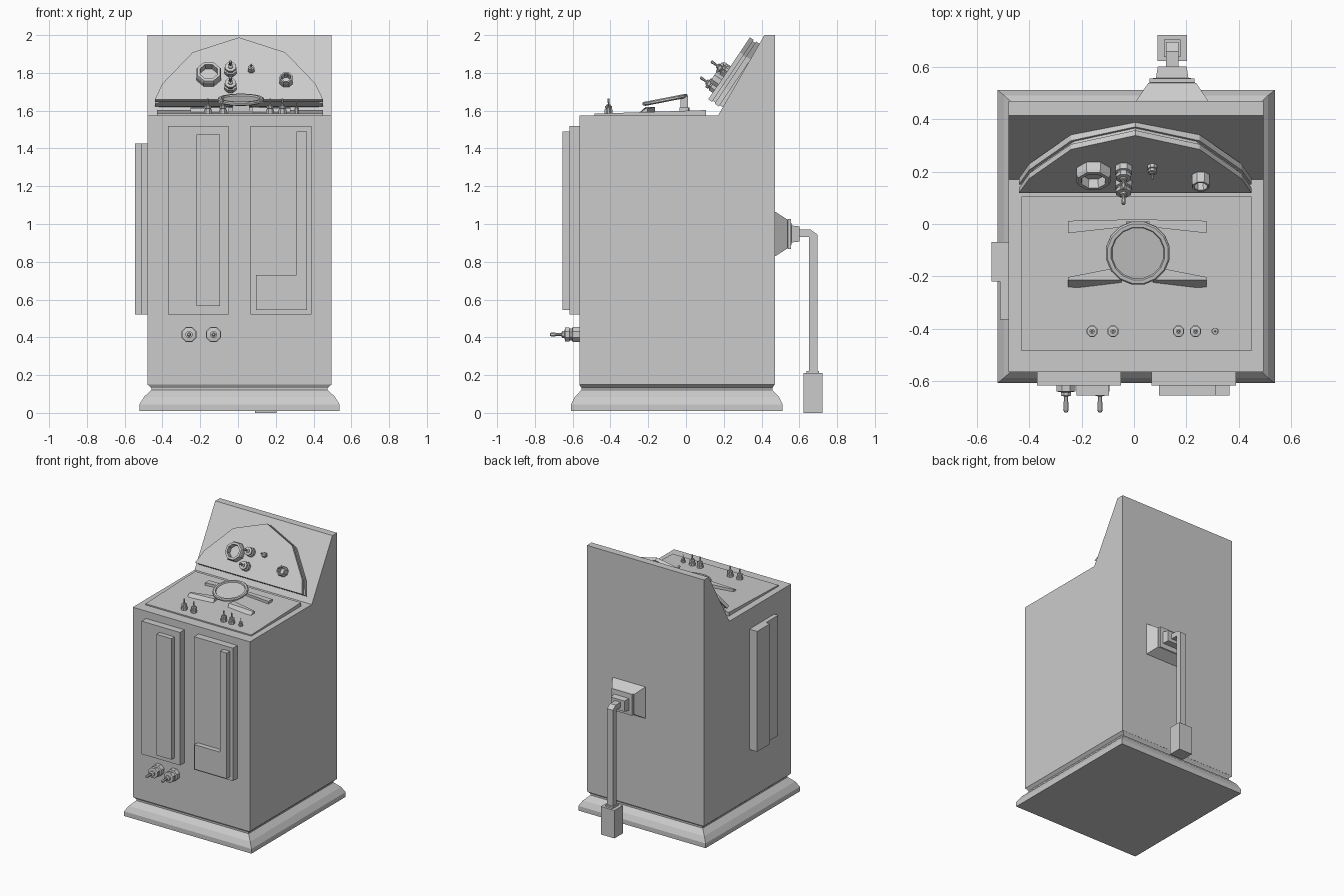
import bpy, bmesh, math
from mathutils import Matrix, Vector

cube = bpy.data.objects.get("Cube")
if cube:
    bpy.data.objects.remove(cube)

grey = bpy.data.materials.new("plain_grey")
grey.use_nodes = True
GREY = (0.6, 0.6, 0.6, 1)
grey.diffuse_color = GREY
grey.node_tree.nodes["Principled BSDF"].inputs["Base Color"].default_value = GREY


def loft(name, rings, place=Matrix()):
    """Join equal-length rings of points into a capped solid."""
    bm = bmesh.new()
    loops = [[bm.verts.new(place @ Vector(p)) for p in ring] for ring in rings]
    for a, b in zip(loops, loops[1:]):
        for i in range(len(a)):
            j = (i + 1) % len(a)
            bm.faces.new((a[i], a[j], b[j], b[i]))
    bm.faces.new(loops[0])
    bm.faces.new(loops[-1])
    bmesh.ops.recalc_face_normals(bm, faces=bm.faces)
    mesh = bpy.data.meshes.new(name)
    bm.to_mesh(mesh)
    bm.free()
    mesh.materials.append(grey)
    obj = bpy.data.objects.new(name, mesh)
    bpy.context.collection.objects.link(obj)
    return obj


def prism(name, outline, low, high, place=Matrix()):
    return loft(name, [[(x, y, d) for x, y in outline] for d in (low, high)], place)


def rect(cx, cy, hx, hy, z):
    return [(cx - hx, cy - hy, z), (cx + hx, cy - hy, z),
            (cx + hx, cy + hy, z), (cx - hx, cy + hy, z)]


def box(name, x, y, z):
    outline = [(x[0], y[0]), (x[1], y[0]), (x[1], y[1]), (x[0], y[1])]
    return prism(name, outline, z[0], z[1])


def turned(name, profile, place, sides=8):
    """Turn (radius, height) pairs around the local z axis."""
    rings = []
    for r, h in profile:
        angles = [math.tau * (i + 0.5) / sides for i in range(sides)]
        rings.append([(r * math.cos(a), r * math.sin(a), h) for a in angles])
    return loft(name, rings, place)


def switch(name, place, r, height):
    """Nut, collar and slim lever."""
    shape = [(1, 0), (1, .25), (.75, .27), (.75, .34), (.9, .36), (.9, .5),
             (.45, .52), (.45, .6), (.18, .62), (.26, .95), (.15, 1)]
    turned(name, [(r * a, height * h) for a, h in shape], place)


def at(x, y, z):
    return Matrix.Translation((x, y, z))


# Plinth with a sloping skirt and a narrow neck
skirt = [(.53, .56, .01), (.53, .56, .045), (.505, .54, .085),
         (.467, .505, .122), (.467, .505, .132), (.487, .517, .15)]
loft("plinth", [rect(.008, -.048, hx, hy, z) for hx, hy, z in skirt])

# Cabinet: side profile swept across the width (local x,y,z -> y,z,x)
side_axes = Matrix(((0, 0, 1, 0), (1, 0, 0, 0), (0, 1, 0, 0), (0, 0, 0, 1)))
prism("cabinet", [(-.565, .15), (.47, .15), (.47, 2), (.415, 2),
                  (.17, 1.575), (-.565, 1.575)], -.48, .495, side_axes)

# Control deck plate, slightly higher at the back
prism("deck_plate", [(-.485, 1.57), (.105, 1.57), (.105, 1.603), (-.485, 1.584)],
      -.43, .45, side_axes)

# Front panels with raised strips (local x,y,z -> x,z,-y)
front_axes = Matrix(((1, 0, 0, 0), (0, 0, -1, 0), (0, 1, 0, 0), (0, 0, 0, 1)))
box("front_panel_right", (-.37, -.05), (-.618, -.55), (.52, 1.52))
box("front_strip_right", (-.22, -.095), (-.655, -.6), (.565, 1.475))
box("front_panel_left", (.067, .39), (-.618, -.55), (.52, 1.52))
prism("front_strip_left", [(.095, .545), (.365, .545), (.365, 1.49), (.31, 1.49),
                           (.31, .73), (.095, .73)], .6, .655, front_axes)

# Stepped panel on the right side
box("side_panel_thick", (-.545, -.47), (-.22, -.068), (.52, 1.425))
box("side_panel_thin", (-.512, -.47), (-.365, -.22), (.52, 1.425))

# Front switches
for i, x in enumerate((-.26, -.13)):
    switch(f"front_switch_{i + 1}", at(x, -.56, .415) @ front_axes, .044, .16)

# Deck switches
for i, (x, r, h) in enumerate(((-.16, .023, .08), (-.08, .023, .08), (.17, .023, .08),
                               (.235, .023, .08), (.31, .014, .06))):
    switch(f"deck_switch_{i + 1}", at(x, -.41, 1.585), r, h)

# Tilted disc with a rim, held up by a rear post
disc_place = at(.015, -.11, 1.652) @ Matrix.Rotation(math.radians(11), 4, "X")
turned("tilted_disc", [(.11, -.006), (.124, 0), (.124, .01), (.118, .016),
                       (.104, .016), (.1, .008)], disc_place, 16)
prism("disc_post", [(-.03, 1.59), (.01, 1.59), (.01, 1.678), (-.03, 1.67)],
      -.03, .06, side_axes)

# Low tapering arms on the deck
for name, s in (("left", 1), ("right", -1)):
    rear = [(0, -.006), (0, .018), (s * .265, .012), (s * .265, -.035)]
    front = [(s * .07, -.165), (s * .265, -.203), (s * .265, -.25), (s * .06, -.226)]
    prism(f"rear_arm_{name}", rear, 1.59, 1.618, at(.013, 0, 0))
    low = [(x, y, 1.585) for x, y in front]
    high = [(x, y + d, 1.622 - abs(x) * .04)
            for (x, y), d in zip(front, (0, 0, .035, .012))]
    loft(f"front_arm_{name}", [low, high], at(.013, 0, 0))

# Leaning dashboard: local x across, y up the slope, z out of the face
lean = math.atan2(.32, .215)
dash = at(.005, .118, 1.66) @ Matrix.Rotation(lean, 4, "X")
arch = [(-.445, 0), (.445, 0), (.405, .1), (.245, .3), (.0, .395),
        (-.245, .3), (-.405, .1)]


def inset(k):
    return [(x * k, .17 + (y - .17) * k) for x, y in arch]


prism("dashboard_face", arch, -.024, 0, dash)
prism("dashboard_neck", inset(.96), -.045, -.02, dash)
prism("dashboard_back", arch, -.068, -.04, dash)
prism("dashboard_mount", inset(.95), -.11, -.06, dash)


def on_dash(x, z, rise):
    """Place a part so its middle appears at height z."""
    return dash @ at(x - .005, (z - 1.66 - rise * .56) / math.sin(lean), 0)


# Dashboard gauges and switches
for name, x, z, r, h in (("large_gauge", -.155, 1.8, .07, .045),
                         ("small_gauge", .255, 1.77, .037, .045)):
    turned(name, [(r, 0), (r, h * .7), (r * .92, h), (r * .7, h), (r * .66, .006)],
           on_dash(x, z, h * .7))
for i, (x, z, r, h) in enumerate(((-.04, 1.825, .034, .1), (-.04, 1.74, .034, .1),
                                  (.07, 1.825, .019, .06))):
    switch(f"dash_switch_{i + 1}", on_dash(x, z, h * .35), r, h)

# Rear socket (local x,y,z -> x,-z,y)
rear_axes = Matrix(((1, 0, 0, 0), (0, 0, 1, 0), (0, -1, 0, 0), (0, 0, 0, 1)))
socket = [(.137, .118, .46), (.137, .118, .472), (.092, .076, .538), (.086, .08, .54),
          (.086, .08, .556), (.062, .045, .558), (.055, .04, .602)]
loft("rear_socket", [rect(.146, -.947, hx, hz, y) for hx, hz, y in socket], rear_axes)

# Cable bending down from the socket to a weight
prism("rear_cable", [(.59, .97), (.66, .97), (.695, .945), (.695, .2), (.652, .2),
                     (.652, .932), (.59, .932)], .122, .17, side_axes)
box("cable_collar", (.115, .177), (.638, .705), (.2, .223))
box("cable_weight", (.09, .203), (.623, .722), (0, .21))
